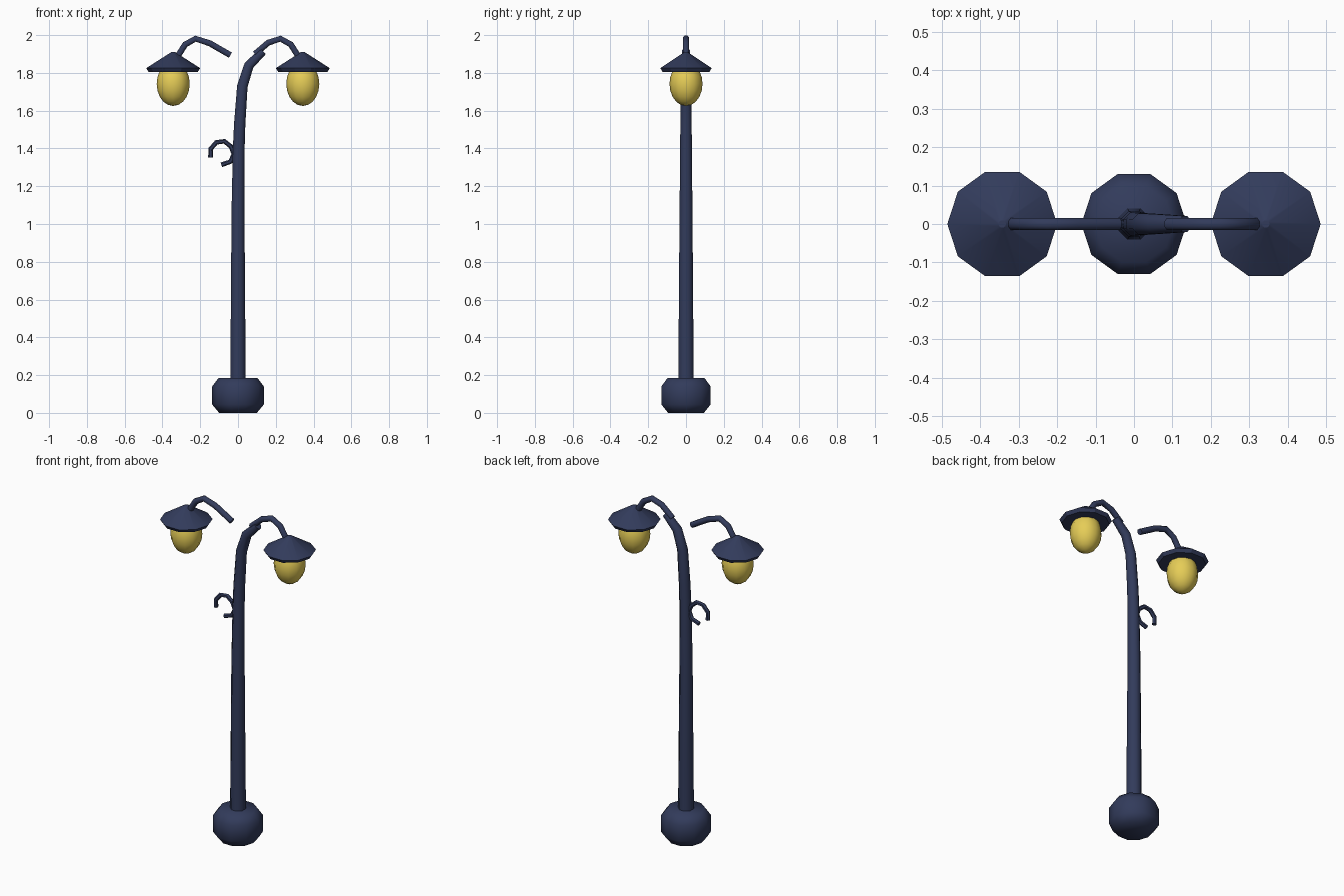
import bpy, bmesh, math
from mathutils import Vector

if "Cube" in bpy.data.objects:
    bpy.data.objects.remove(bpy.data.objects["Cube"])


def material(name, rgb):
    m = bpy.data.materials.new(name)
    m.diffuse_color = (*rgb, 1)
    m.use_nodes = True
    m.node_tree.nodes["Principled BSDF"].inputs["Base Color"].default_value = m.diffuse_color
    return m


NAVY = material("navy iron", (0.032, 0.044, 0.105))
YELLOW = material("warm yellow glass", (0.79, 0.61, 0.095))


def finish(name, bm, mat, angle=40):
    bmesh.ops.recalc_face_normals(bm, faces=bm.faces)
    me = bpy.data.meshes.new(name)
    bm.to_mesh(me)
    bm.free()
    me.materials.append(mat)
    ob = bpy.data.objects.new(name, me)
    bpy.context.collection.objects.link(ob)
    bpy.ops.object.select_all(action='DESELECT')
    ob.select_set(True)
    bpy.context.view_layer.objects.active = ob
    bpy.ops.object.shade_smooth_by_angle(angle=math.radians(angle))
    return ob


def skin(bm, rings):
    # bridge consecutive rings and cap both ends
    n = len(rings[0])
    for a, b in zip(rings, rings[1:]):
        for i in range(n):
            j = (i + 1) % n
            bm.faces.new((a[i], a[j], b[j], b[i]))
    bm.faces.new(rings[0])
    bm.faces.new(rings[-1])


def lathe(name, profile, cx, mat, sides=10, angle=40):
    bm = bmesh.new()
    rings = [[bm.verts.new((cx + r * math.cos(math.tau * i / sides),
                            r * math.sin(math.tau * i / sides), z))
              for i in range(sides)] for r, z in profile]
    skin(bm, rings)
    return finish(name, bm, mat, angle)


def tube(name, path, sides=8):
    # path: (x, z, radius) in the y = 0 plane
    bm = bmesh.new()
    pts = [Vector((x, 0, z)) for x, z, r in path]
    side = Vector((0, 1, 0))
    rings = []
    for k, p in enumerate(pts):
        t = Vector()
        if k:
            t += (p - pts[k - 1]).normalized()
        if k < len(pts) - 1:
            t += (pts[k + 1] - p).normalized()
        up = t.normalized().cross(side)
        ring = []
        for i in range(sides):
            a = math.tau * (i + 0.5) / sides
            ring.append(bm.verts.new(p + path[k][2] / math.cos(math.pi / sides)
                                     * (side * math.cos(a) + up * math.sin(a))))
        rings.append(ring)
    skin(bm, rings)
    return finish(name, bm, NAVY, 50)


# chamfered base block
lathe("base", [(0.1, 0), (0.137, 0.045), (0.137, 0.14), (0.103, 0.185)], 0, NAVY, angle=55)

# tapering pole that leans over at the top
tube("pole", [(0, 0.15, 0.041), (0, 1.08, 0.034), (0.004, 1.4, 0.031), (0.009, 1.53, 0.03),
              (0.023, 1.73, 0.028), (0.058, 1.84, 0.026), (0.133, 1.915, 0.021)])

# small curled hook on the pole
hook = [(-0.145, 1.352), (-0.145, 1.397), (-0.115, 1.432), (-0.072, 1.438),
        (-0.037, 1.41), (-0.022, 1.37), (-0.04, 1.33), (-0.088, 1.313)]
tube("hook", [(x, z, 0.011) for x, z in hook], 6)

# arms, lamp shades and globes on both sides
for label, s, inner in (("left", -1, [(0.04, 1.894), (0.15, 1.957)]),
                        ("right", 1, [(0.09, 1.9), (0.16, 1.96)])):
    arm = inner + [(0.225, 1.981), (0.28, 1.95), (0.316, 1.893), (0.325, 1.86)]
    tube(label + "_arm", [(s * x, z, 0.016) for x, z in arm])
    lathe(label + "_shade", [(0.13, 1.805), (0.143, 1.825), (0.01, 1.91)], s * 0.343, NAVY, angle=30)
    globe = [(0.087 * math.sin(math.pi * k / 10) + 0.0005, 1.742 - 0.117 * math.cos(math.pi * k / 10))
             for k in range(11)]
    lathe(label + "_globe", globe, s * 0.343, YELLOW, sides=12, angle=60)
